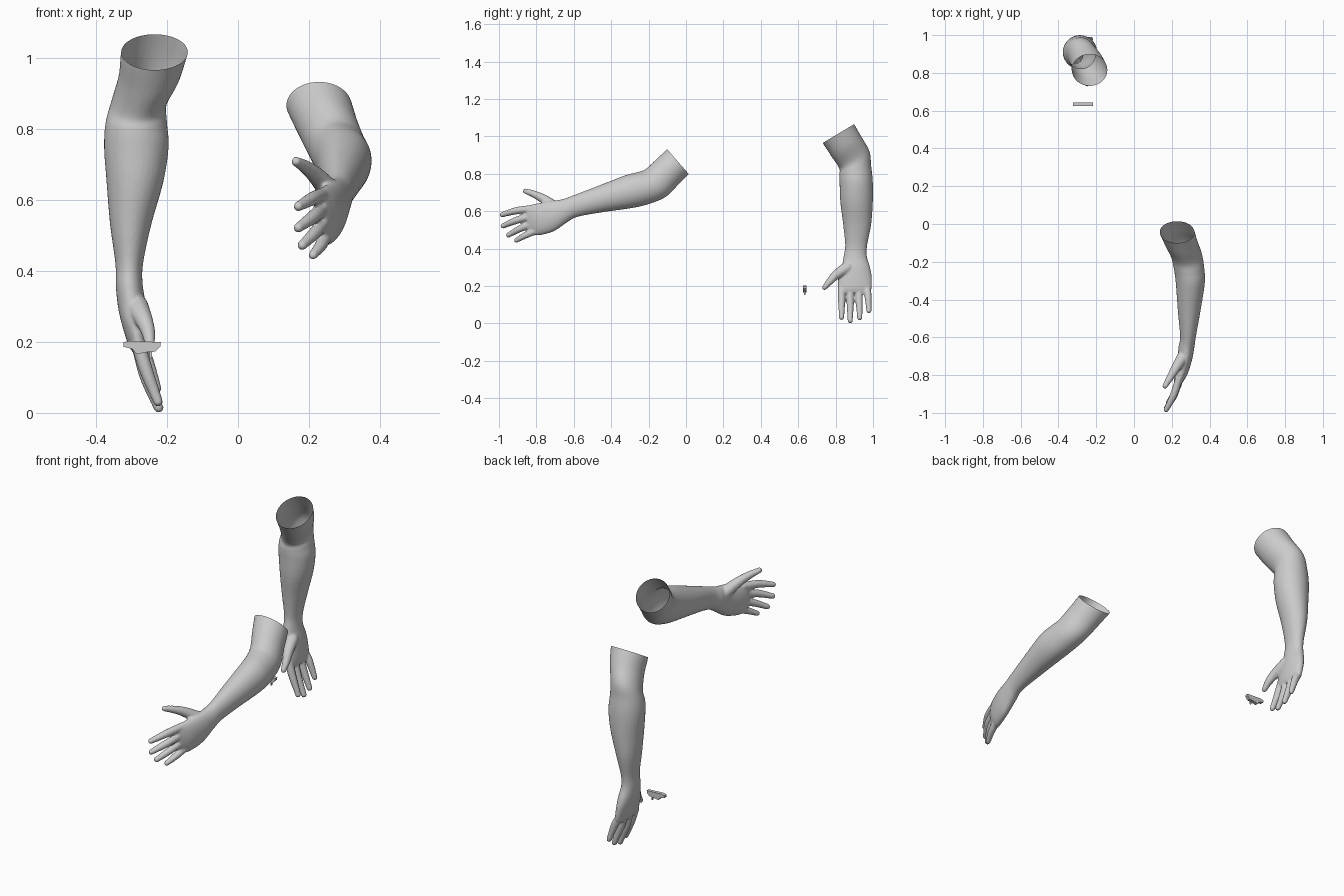
import bpy, bmesh
from math import radians, cos, sin, tau
from mathutils import Vector, Matrix

cube = bpy.data.objects.get("Cube")
if cube:
    bpy.data.objects.remove(cube, do_unlink=True)

grey = bpy.data.materials.new("plain_grey")
grey.use_nodes = True
grey.diffuse_color = (0.6, 0.6, 0.6, 1)
grey.node_tree.nodes["Principled BSDF"].inputs["Base Color"].default_value = (0.6, 0.6, 0.6, 1)


def spline(keys, steps):
    """Smooth curve through tuples of any length."""
    keys = [Vector(k) for k in keys]
    pts = [keys[0] * 2 - keys[1]] + keys + [keys[-1] * 2 - keys[-2]]
    out = []
    for a, b, c, d in zip(pts, pts[1:], pts[2:], pts[3:]):
        for i in range(steps):
            t = i / steps
            out.append((b * 2 + (c - a) * t + (a * 2 - b * 5 + c * 4 - d) * t ** 2
                        + (b * 3 - a - c * 3 + d) * t ** 3) / 2)
    return out + [keys[-1]]


def loft(bm, rings, sides=32):
    """Closed limb from rings: x, y, z, half width, half depth, pitch."""
    loops = []
    for x, y, z, rx, rs, pitch in spline(rings, 5):
        depth = Vector((0, cos(radians(pitch)), sin(radians(pitch))))
        loops.append([bm.verts.new(Vector((x, y, z)) + Vector((rx * cos(a), 0, 0)) + depth * rs * sin(a))
                      for a in (tau * i / sides for i in range(sides))])
    for lo, hi in zip(loops, loops[1:]):
        for i in range(sides):
            j = (i + 1) % sides
            bm.faces.new((lo[i], lo[j], hi[j], hi[i]))
    bm.faces.new(loops[0])
    bm.faces.new(loops[-1])


def digit(bm, path):
    """Finger as a dense run of balls: x, y, z, radius."""
    for x, y, z, r in spline(path, 9):
        bmesh.ops.create_icosphere(bm, subdivisions=2, radius=r,
                                   matrix=Matrix.Translation((x, y, z)))


def finish(name, bm):
    bmesh.ops.recalc_face_normals(bm, faces=bm.faces)
    mesh = bpy.data.meshes.new(name)
    bm.to_mesh(mesh)
    bm.free()
    mesh.materials.append(grey)
    obj = bpy.data.objects.new(name, mesh)
    bpy.context.collection.objects.link(obj)
    bpy.ops.object.select_all(action='DESELECT')
    obj.select_set(True)
    bpy.context.view_layer.objects.active = obj
    return obj


def build_arm(name, rings, digits, rim, rim_normal):
    bm = bmesh.new()
    loft(bm, rings)
    for path in digits:
        digit(bm, path)
    obj = finish(name, bm)
    # Fuse limb, palm and fingers into one skin
    remesh = obj.modifiers.new("fuse", 'REMESH')
    remesh.mode = 'VOXEL'
    remesh.voxel_size = 0.005
    soft = obj.modifiers.new("soften", 'SMOOTH')
    soft.factor = 0.5
    soft.iterations = 5
    for mod in ("fuse", "soften"):
        bpy.ops.object.modifier_apply(modifier=mod)
    # Cut the sleeve end open
    bm = bmesh.new()
    bm.from_mesh(obj.data)
    bmesh.ops.bisect_plane(bm, geom=bm.verts[:] + bm.edges[:] + bm.faces[:],
                           plane_co=rim, plane_no=rim_normal, clear_outer=True)
    bm.to_mesh(obj.data)
    bm.free()
    bpy.ops.object.shade_smooth_by_angle(angle=radians(50))


# Hanging arm: upper arm, elbow, forearm, wrist, palm
hanging = [
    (-.22, .785, 1.065, .096, .098, 31), (-.235, .815, 1.015, .094, .098, 31),
    (-.25, .858, .945, .086, .096, 33), (-.278, .9, .875, .078, .093, 30),
    (-.286, .905, .82, .086, .088, 15), (-.286, .91, .75, .091, .089, 0),
    (-.29, .912, .65, .08, .087, 0), (-.302, .915, .53, .058, .075, 0),
    (-.306, .91, .42, .039, .059, 0), (-.306, .905, .36, .038, .062, 0),
    (-.298, .908, .3, .04, .076, 0), (-.29, .904, .25, .037, .089, 0),
    (-.279, .903, .19, .029, .09, 0), (-.273, .903, .165, .018, .08, 0)]
hanging_digits = [[(-.285, .865, .3, .034), (-.265, .805, .262, .026),
                   (-.252, .77, .226, .02), (-.248, .741, .192, .014)]]
for root, tip, low in ((.832, .832, .032), (.878, .878, .014), (.923, .929, .03), (.967, .978, .068)):
    hanging_digits.append([(-.28, root, .19, .021), (-.258, (root + tip) / 2, .06 + low * .9 + .03, .02),
                           (-.222 - low * .1, tip, low, .0145)])
build_arm("hanging_arm", hanging, hanging_digits, (-.235, .815, 1.015), (0, -.515, .857))

# Reaching arm: same parts, stretched to the front
reaching = [
    (.205, .01, .918, .094, .088, 131), (.228, -.043, .865, .092, .088, 131),
    (.25, -.1, .81, .087, .09, 131), (.276, -.16, .752, .083, .092, 129),
    (.29, -.225, .725, .081, .092, 117), (.298, -.31, .703, .077, .089, 105),
    (.292, -.46, .664, .06, .071, 102), (.286, -.594, .626, .042, .058, 104),
    (.278, -.65, .602, .042, .063, 104), (.268, -.72, .573, .039, .081, 100),
    (.25, -.79, .556, .035, .085, 96), (.237, -.83, .552, .026, .08, 96),
    (.232, -.85, .55, .017, .07, 96)]
reaching_digits = [
    [(.262, -.7, .62, .034), (.223, -.76, .664, .026), (.193, -.81, .69, .02), (.164, -.858, .707, .0145)],
    [(.238, -.82, .614, .021), (.208, -.91, .602, .02), (.17, -.983, .581, .0145)],
    [(.236, -.83, .573, .021), (.21, -.91, .55, .02), (.17, -.978, .521, .0145)],
    [(.239, -.82, .534, .021), (.215, -.89, .505, .019), (.181, -.949, .472, .0145)],
    [(.247, -.8, .497, .02), (.232, -.86, .47, .018), (.211, -.907, .444, .0135)]]
build_arm("reaching_arm", reaching, reaching_digits, (.228, -.043, .865), (0, .755, .656))


def plate(name, outline, y, depth):
    """Thin slab from an x, z outline."""
    bm = bmesh.new()
    face = bm.faces.new([bm.verts.new((x, y - depth / 2, z)) for x, z in outline])
    moved = bmesh.ops.extrude_face_region(bm, geom=[face])["geom"]
    bmesh.ops.translate(bm, vec=(0, depth, 0),
                        verts=[v for v in moved if isinstance(v, bmesh.types.BMVert)])
    return finish(name, bm)


# Small loose fragment with its pin
plate("loose_fragment", [(-.322, .186), (-.322, .199), (-.305, .203), (-.217, .199), (-.219, .186),
                         (-.232, .173), (-.255, .171), (-.285, .165), (-.297, .18)], .635, .018)
plate("fragment_pin", [(-.25, .175), (-.241, .175), (-.243, .153), (-.248, .153)], .635, .008)
